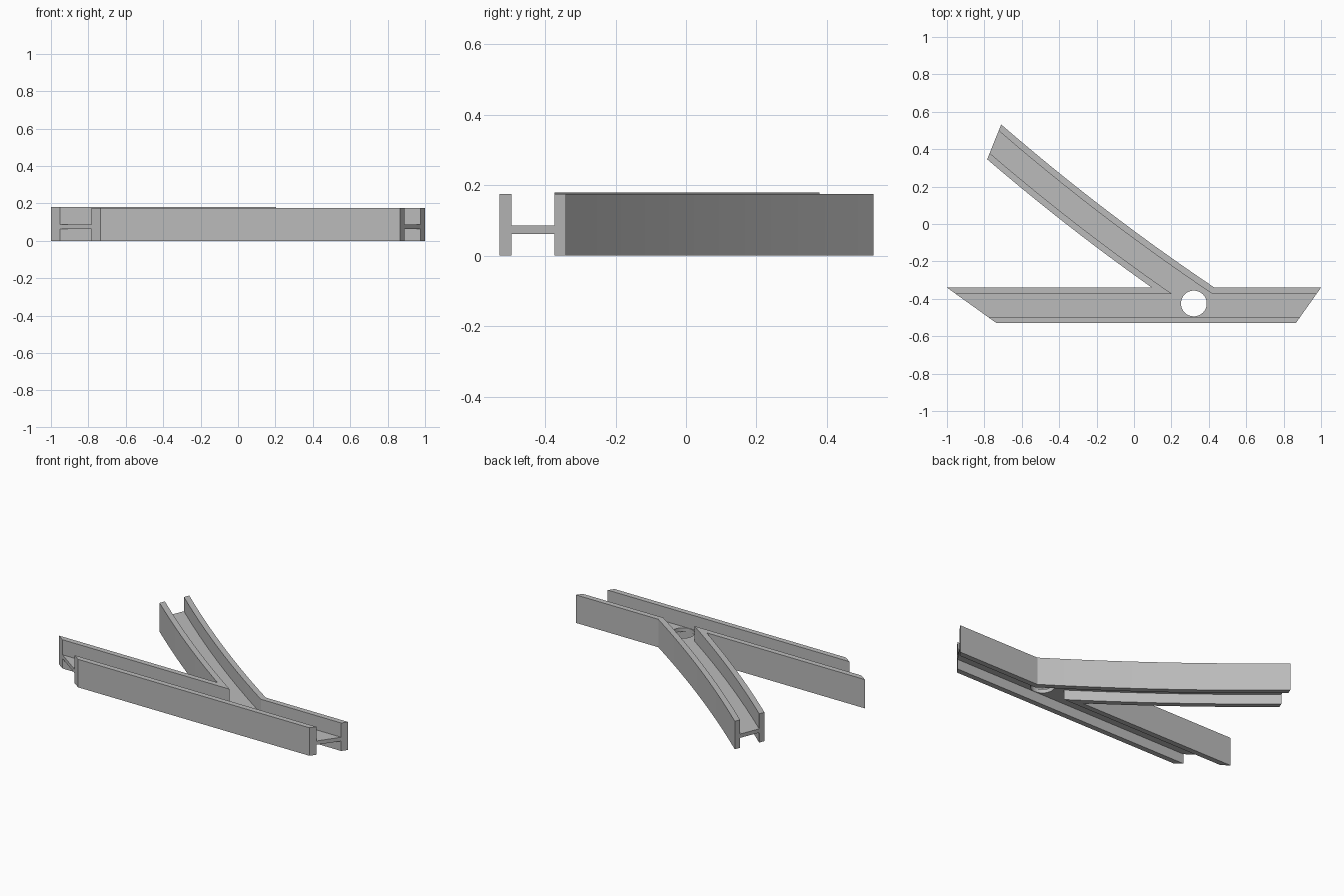
import bpy, bmesh
from math import sqrt, sin, cos, pi, radians
from mathutils import Vector

cube = bpy.data.objects.get("Cube")
if cube:
    bpy.data.objects.remove(cube)

grey = bpy.data.materials.new("plain_grey")
grey.use_nodes = True
COLOUR = (0.5, 0.5, 0.5, 1)
grey.diffuse_color = COLOUR
grey.node_tree.nodes["Principled BSDF"].inputs["Base Color"].default_value = COLOUR

BACK, FRONT = -0.34, -0.53          # outer sides of the straight channel
WALL, WIDTH = 0.034, 0.19           # wall thickness and channel width
BACK_IN, FRONT_IN = BACK - WALL, FRONT + WALL
TOP = 0.175

# Circle followed by the outer side of the curved branch
start, end, sag = Vector((0.43, BACK)), Vector((-0.71, 0.532)), 0.022
chord = end - start
radius = chord.length_squared / (8 * sag) + sag / 2
normal = Vector((chord.y, -chord.x)).normalized()
centre = (start + end) / 2 + normal * (radius - sag)


def branch(offset, y_start, steps=12):
    """Points along the branch at a distance from its outer side."""
    y_end = end.y - 0.186 * offset / WIDTH
    points = []
    for i in range(steps + 1):
        y = y_start + (y_end - y_start) * i / steps
        points.append((centre.x - sqrt((radius + offset) ** 2 - (y - centre.y) ** 2), y))
    return points


def left_end(y):
    return (-1 + 0.265 * (BACK - y) / WIDTH, y)


def right_end(y):
    return (1 - 0.135 * (BACK - y) / WIDTH, y)


def plate(name, loops, z0, z1):
    """Extrude an outline, with optional holes, between two heights."""
    bm = bmesh.new()
    edges = []
    for loop in loops:
        verts = [bm.verts.new((x, y, z0)) for x, y in loop]
        edges += [bm.edges.new((v, verts[i - 1])) for i, v in enumerate(verts)]
    bmesh.ops.triangle_fill(bm, edges=edges, use_beauty=True)
    bmesh.ops.dissolve_limit(bm, angle_limit=0.001, verts=[], edges=bm.edges[:])
    grown = bmesh.ops.extrude_face_region(bm, geom=bm.faces[:], use_keep_orig=True)
    top = [g for g in grown["geom"] if isinstance(g, bmesh.types.BMVert)]
    bmesh.ops.translate(bm, verts=top, vec=(0, 0, z1 - z0))
    bmesh.ops.recalc_face_normals(bm, faces=bm.faces[:])
    mesh = bpy.data.meshes.new(name)
    bm.to_mesh(mesh)
    bm.free()
    mesh.materials.append(grey)
    obj = bpy.data.objects.new(name, mesh)
    bpy.context.collection.objects.link(obj)
    bpy.ops.object.select_all(action="DESELECT")
    obj.select_set(True)
    bpy.context.view_layer.objects.active = obj
    bpy.ops.object.shade_smooth_by_angle(angle=radians(25))
    return obj


# Side walls: straight front, and two bent ones that run into the branch
plate("front_wall", [[left_end(FRONT), right_end(FRONT),
                      right_end(FRONT_IN), left_end(FRONT_IN)]], 0, TOP)
plate("left_fork_wall", [[left_end(BACK), left_end(BACK_IN)]
                         + branch(WIDTH - WALL, BACK_IN)
                         + branch(WIDTH, BACK)[::-1]], 0, TOP + 0.005)
plate("right_fork_wall", [[right_end(BACK), right_end(BACK_IN)]
                          + branch(WALL, BACK_IN)
                          + branch(0, BACK)[::-1]], 0, TOP)

# Middle floor of both channels with the round hole at the junction
hole = [(0.32 + 0.069 * cos(2 * pi * i / 32), -0.425 + 0.069 * sin(2 * pi * i / 32))
        for i in range(32)]
floor = ([left_end(FRONT_IN), right_end(FRONT_IN), right_end(BACK_IN)]
         + branch(WALL, BACK_IN)
         + branch(WIDTH - WALL, BACK_IN)[::-1]
         + [left_end(BACK_IN)])
plate("channel_floor", [floor, hole], 0.062, 0.086)
